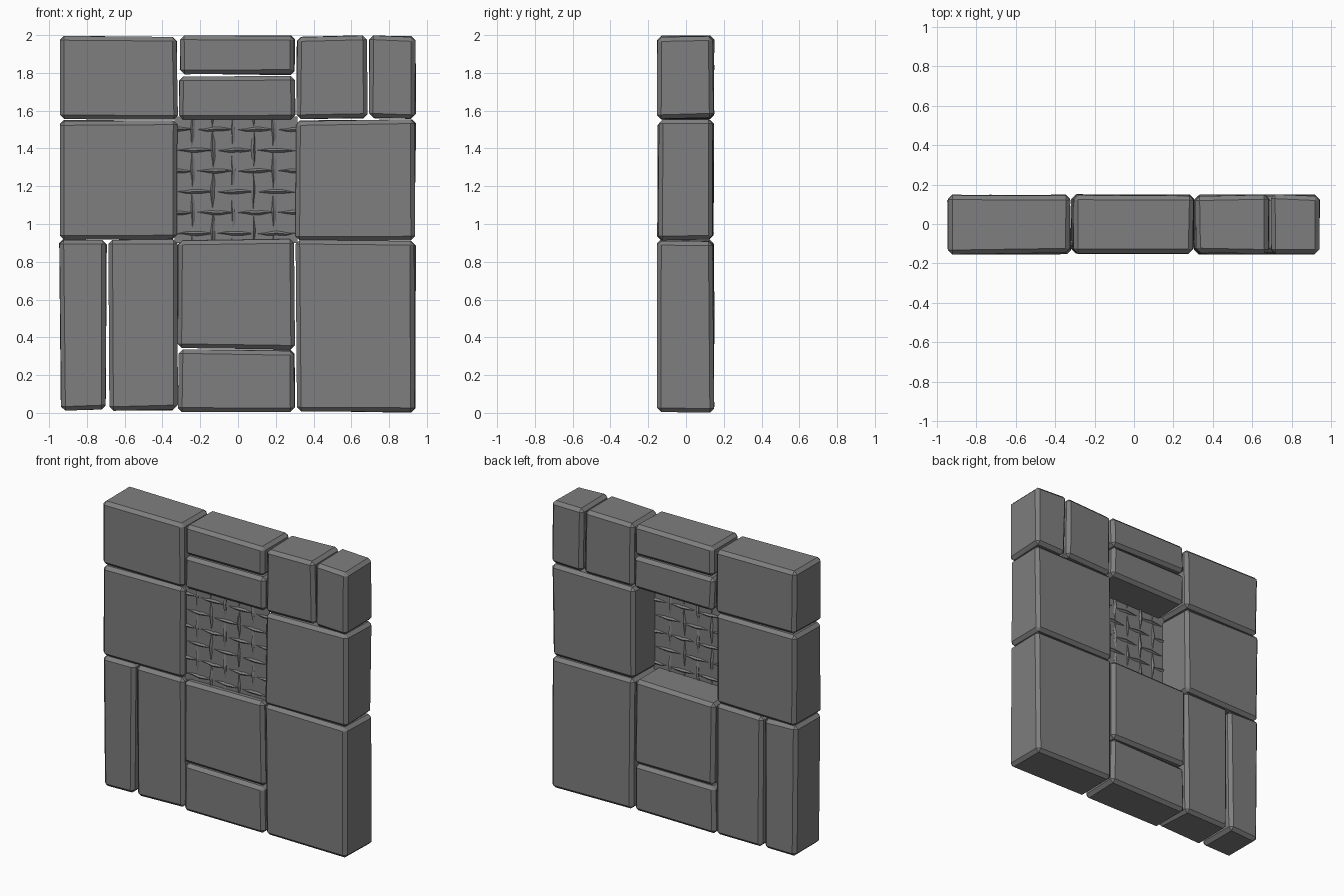
import bpy, bmesh, math, random
from mathutils import Vector

random.seed(4)
if "Cube" in bpy.data.objects:
    bpy.data.objects.remove(bpy.data.objects["Cube"], do_unlink=True)

FRONT, BACK = -0.155, 0.152


def make_material(name, value):
    mat = bpy.data.materials.new(name)
    mat.use_nodes = True
    colour = (value, value, value, 1)
    mat.diffuse_color = colour
    mat.node_tree.nodes["Principled BSDF"].inputs["Base Color"].default_value = colour
    return mat


stone = make_material("stone_grey", 0.21)


def box(name, x0, x1, y0, y1, z0, z1, jitter=0.0, chamfer=0.0):
    """Box with corners pulled slightly inwards and chamfered edges."""
    bm = bmesh.new()
    bmesh.ops.create_cube(bm, size=1)
    centre = Vector(((x0 + x1) / 2, (y0 + y1) / 2, (z0 + z1) / 2))
    size = Vector((x1 - x0, y1 - y0, z1 - z0))
    for v in bm.verts:
        side = v.co * 2
        for i in range(3):
            v.co[i] = centre[i] + side[i] * (size[i] / 2 - random.uniform(0, jitter))
    if chamfer:
        bmesh.ops.bevel(bm, geom=bm.edges[:], offset=chamfer, segments=1,
                        affect='EDGES', clamp_overlap=True)
    mesh = bpy.data.meshes.new(name)
    bm.to_mesh(mesh)
    bm.free()
    mesh.materials.append(stone)
    obj = bpy.data.objects.new(name, mesh)
    bpy.context.collection.objects.link(obj)
    return obj


# Stone blocks: left, right, bottom, top
blocks = {
    "top_right_block": (-0.945, -0.315, 1.55, 2.0),
    "top_middle_upper_block": (-0.315, 0.307, 1.785, 2.0),
    "top_middle_lower_block": (-0.315, 0.307, 1.55, 1.785),
    "top_left_inner_block": (0.307, 0.692, 1.555, 2.0),
    "top_left_outer_block": (0.692, 0.945, 1.555, 2.0),
    "middle_right_block": (-0.947, -0.32, 0.917, 1.555),
    "middle_left_block": (0.298, 0.945, 0.91, 1.555),
    "bottom_right_outer_block": (-0.947, -0.69, 0.01, 0.922),
    "bottom_right_inner_block": (-0.687, -0.318, 0.01, 0.922),
    "bottom_middle_upper_block": (-0.322, 0.307, 0.333, 0.922),
    "bottom_middle_lower_block": (-0.322, 0.307, 0.0, 0.338),
    "bottom_left_block": (0.303, 0.943, 0.0, 0.918),
}
for name, (x0, x1, z0, z1) in blocks.items():
    box(name, x0, x1, FRONT, BACK, z0, z1, jitter=0.012, chamfer=0.022)

# Thin pane closing the window opening
PANE_Y = -0.1
box("window_pane", -0.335, 0.315, PANE_Y - 0.004, PANE_Y + 0.004, 0.9, 1.57)

# Woven grille over the pane
grille = bpy.data.curves.new("window_grille", 'CURVE')
grille.dimensions = '3D'
grille.bevel_depth = 0.011
grille.bevel_resolution = 0
grille.use_fill_caps = True


def bar(along_x, position, phase):
    spline = grille.splines.new('POLY')
    steps = 12
    spline.points.add(steps)
    for i, point in enumerate(spline.points):
        t = i / steps
        y = PANE_Y + 0.008 * math.sin(t * math.pi * 6 + phase)
        drift = position + random.uniform(-0.003, 0.003)
        if along_x:
            co = (-0.33 + 0.64 * t, y, drift)
        else:
            co = (drift, y, 0.91 + 0.65 * t)
        point.co = (*co, 1)


for i in range(5):
    bar(False, -0.24 + 0.107 * i, i * math.pi)
for i in range(6):
    bar(True, 0.95 + 0.11 * i, (i + 0.5) * math.pi)

grille_obj = bpy.data.objects.new("window_grille", grille)
grille.materials.append(stone)
bpy.context.collection.objects.link(grille_obj)
bpy.ops.object.select_all(action='DESELECT')
grille_obj.select_set(True)
bpy.context.view_layer.objects.active = grille_obj
bpy.ops.object.convert(target='MESH')
bpy.ops.object.shade_flat()
